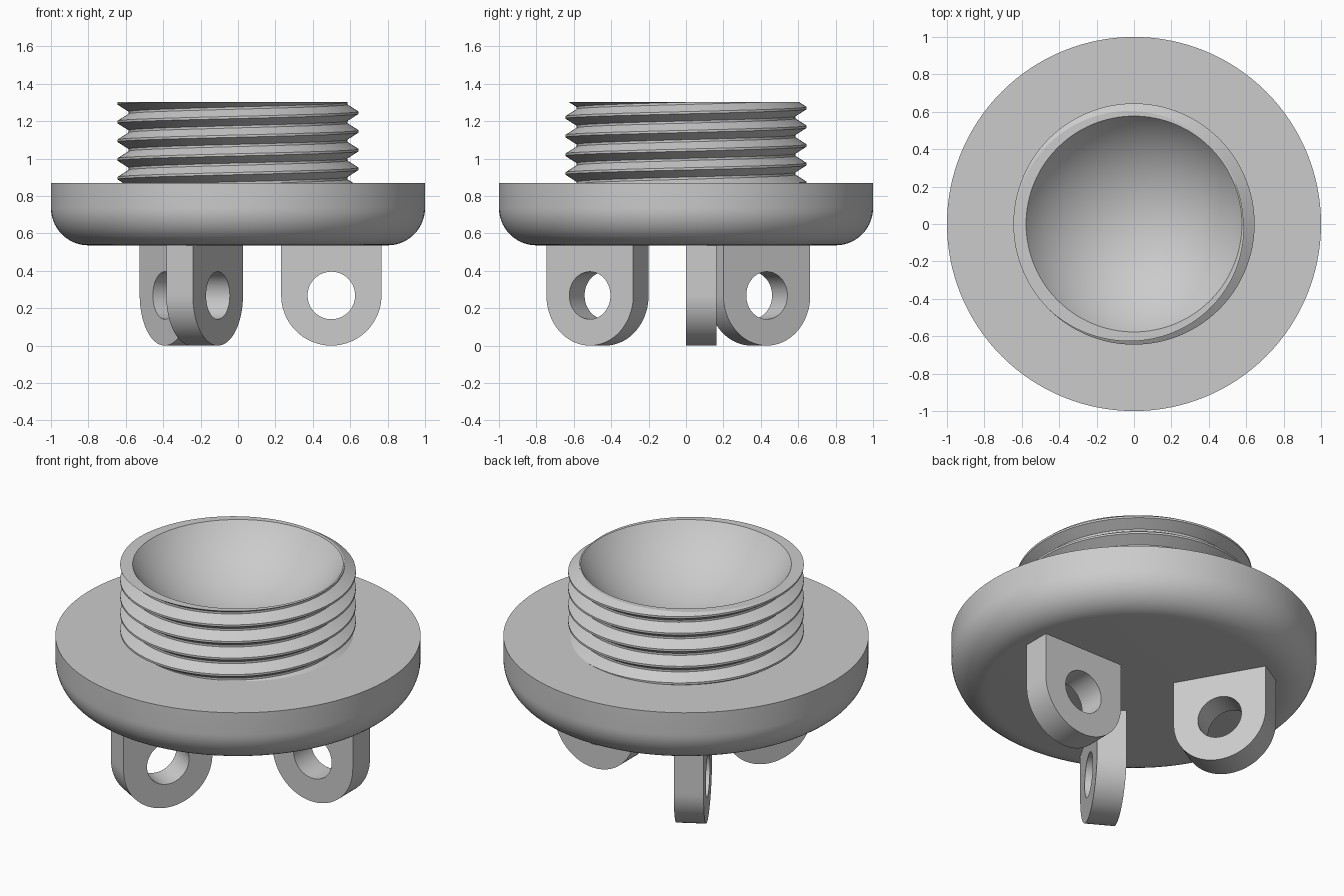
import bpy, bmesh
from math import sin, cos, tan, pi, tau, radians

cube = bpy.data.objects.get("Cube")
if cube:
    bpy.data.objects.remove(cube)

SEG = 128
gray = bpy.data.materials.new("plain gray")
gray.use_nodes = True
gray.diffuse_color = (0.6, 0.6, 0.6, 1)
gray.node_tree.nodes["Principled BSDF"].inputs["Base Color"].default_value = gray.diffuse_color


def skin(name, columns, close_rows=False):
    """Join neighbouring columns of points with quads, weld and smooth them."""
    bm = bmesh.new()
    grid = [[bm.verts.new(p) for p in col] for col in columns]
    rows = len(grid[0])
    for a, b in zip(grid, grid[1:]):
        for j in range(rows if close_rows else rows - 1):
            k = (j + 1) % rows
            bm.faces.new((a[j], b[j], b[k], a[k]))
    bmesh.ops.remove_doubles(bm, verts=bm.verts, dist=1e-5)
    bmesh.ops.recalc_face_normals(bm, faces=bm.faces)
    mesh = bpy.data.meshes.new(name)
    bm.to_mesh(mesh)
    bm.free()
    mesh.materials.append(gray)
    obj = bpy.data.objects.new(name, mesh)
    bpy.context.collection.objects.link(obj)
    bpy.ops.object.select_all(action='DESELECT')
    obj.select_set(True)
    bpy.context.view_layer.objects.active = obj
    bpy.ops.object.shade_smooth_by_angle(angle=radians(25))
    return obj


def ring_point(r, z, t):
    return (r * cos(t), r * sin(t), z)


angles = [tau * i / SEG for i in range(SEG + 1)]

# Flange: flat disc with a rounded lower edge, open under the neck
BASE, TOP, FILLET = 0.536, 0.87, 0.2
fillet = [(1 - FILLET + FILLET * sin(a), BASE + FILLET * (1 - cos(a)))
          for a in (pi / 2 * i / 14 for i in range(15))]
flange_profile = [(0, BASE)] + fillet + [(1, TOP), (0.578, TOP)]
skin("flange", [[ring_point(r, z, t) for r, z in flange_profile] for t in angles])

# Threaded neck: helical profile trimmed flat at both ends, with a shallow bowl inside
PITCH, CREST, ROOT, FLAT = 0.1, 0.645, 0.585, 0.006
LOW, HIGH, BOWL = 0.865, 1.302, 0.577
CREST_Z = 0.045    # height of a crest on the +x side, modulo the pitch
RIM_SLOPE = radians(55)
BOWL_SPHERE = BOWL / sin(RIM_SLOPE)


def thread_radius(z, t):
    phase = (z - CREST_Z - PITCH * t / tau) % PITCH
    d = min(phase, PITCH - phase)
    f = (d - FLAT) / (PITCH / 2 - 2 * FLAT)
    return CREST + (ROOT - CREST) * min(1, max(0, f))


def neck_column(t):
    col = []
    for turn in range(6, 15):
        crest = CREST_Z + PITCH * (turn + t / tau)
        for dz in (-FLAT, FLAT, PITCH / 2 - FLAT, PITCH / 2 + FLAT):
            z = min(HIGH, max(LOW, crest + dz))
            col.append(ring_point(thread_radius(z, t), z, t))
    for i in range(33):
        a = RIM_SLOPE * (1 - i / 32)
        drop = BOWL_SPHERE * (cos(a) - cos(RIM_SLOPE))
        col.append(ring_point(BOWL_SPHERE * sin(a), HIGH - drop, t))
    return col


skin("threaded_neck", [neck_column(t) for t in angles])

# Lugs: three arch-ended plates with a round hole, turned about the axis
R, HOLE, THICK, CENTRE = 0.268, 0.127, 0.164, 0.499


def lug_column(t):
    c, s = cos(t), sin(t)
    m = max(abs(c), abs(s)) if s > 0 else 1
    outer = (CENTRE + R * c / m, R + R * s / m * (1.1 if s > 0 else 1))
    inner = (CENTRE + HOLE * c, R + HOLE * s)
    return [(outer[0], 0, outer[1]), (inner[0], 0, inner[1]),
            (inner[0], THICK, inner[1]), (outer[0], THICK, outer[1])]


for n, side in enumerate(("left", "back_right", "front_right")):
    lug = skin(side + "_lug", [lug_column(t) for t in angles], close_rows=True)
    lug.rotation_euler.z = n * tau / 3
